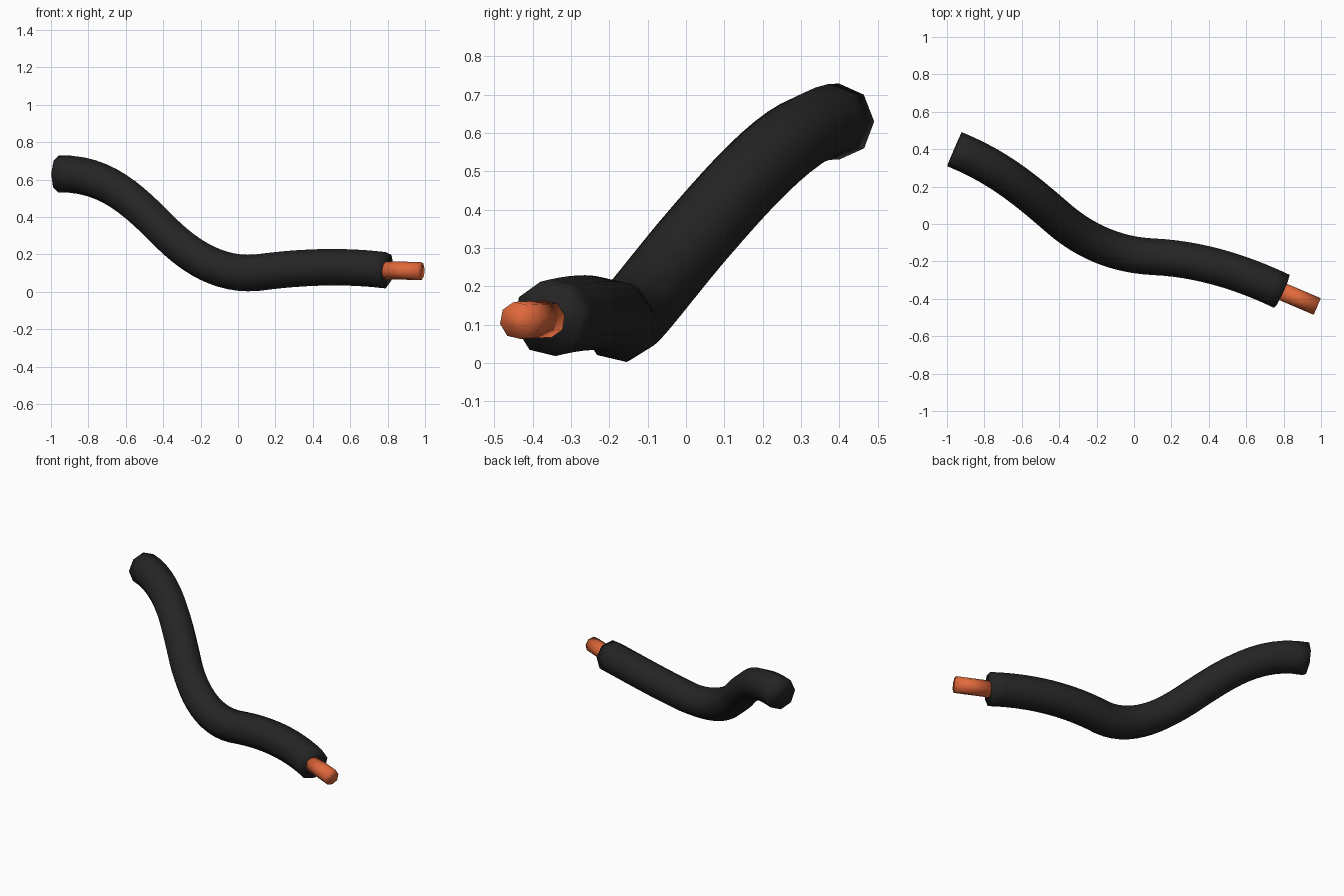
import bpy, bmesh, math
from mathutils import Vector
from mathutils.geometry import interpolate_bezier

cube = bpy.data.objects.get("Cube")
if cube:
    bpy.data.objects.remove(cube, do_unlink=True)

SIDES = 8


def material(name, color, roughness):
    m = bpy.data.materials.new(name)
    m.use_nodes = True
    m.diffuse_color = color
    bsdf = next(n for n in m.node_tree.nodes if n.type == 'BSDF_PRINCIPLED')
    bsdf.inputs["Base Color"].default_value = color
    bsdf.inputs["Roughness"].default_value = roughness
    return m


def sweep(name, path, tangents, radius, up, mat):
    """Sweep an octagon along a path without twisting; return the last up vector."""
    bm = bmesh.new()
    rings = []
    for p, t in zip(path, tangents):
        up = (up - t * up.dot(t)).normalized()
        side = t.cross(up)
        angles = [2 * math.pi * i / SIDES for i in range(SIDES)]
        rings.append([bm.verts.new(p + radius * (up * math.cos(a) + side * math.sin(a)))
                      for a in angles])
    for r0, r1 in zip(rings, rings[1:]):
        for i in range(SIDES):
            j = (i + 1) % SIDES
            bm.faces.new((r0[i], r0[j], r1[j], r1[i]))
    bm.faces.new(rings[0])
    bm.faces.new(rings[-1])
    bmesh.ops.recalc_face_normals(bm, faces=bm.faces)
    for f in bm.faces:
        f.smooth = True
    mesh = bpy.data.meshes.new(name)
    bm.to_mesh(mesh)
    bm.free()
    mesh.materials.append(mat)
    bpy.context.collection.objects.link(bpy.data.objects.new(name, mesh))
    return up


rubber = material("black insulation", (0.018, 0.018, 0.018, 1), 0.6)
copper = material("copper", (0.75, 0.14, 0.044, 1), 0.4)

# Cable centre line: Bezier segments as start, handle, handle, end
segments = [
    [(-0.96, 0.40, 0.63), (-0.70, 0.295, 0.638), (-0.55, 0.155, 0.48), (-0.38, 0.01, 0.31)],
    [(-0.38, 0.01, 0.31), (-0.256, -0.09, 0.19), (-0.10, -0.165, 0.085), (0.10, -0.175, 0.102)],
    [(0.10, -0.175, 0.102), (0.33, -0.185, 0.133), (0.56, -0.25, 0.143), (0.79, -0.36, 0.115)],
]
path = [Vector(segments[0][0])]
for seg in segments:
    path += interpolate_bezier(*[Vector(p) for p in seg], 13)[1:]
last = len(path) - 1
tangents = [(path[min(i + 1, last)] - path[max(i - 1, 0)]).normalized()
            for i in range(len(path))]

# Insulating sleeve
end_up = sweep("cable_sleeve", path, tangents, 0.099, Vector((0, 0, 1)), rubber)

# Bare wire sticking out of the sleeve
wire = [Vector((0.785, -0.358, 0.115)), Vector((0.979, -0.441, 0.111))]
direction = (wire[1] - wire[0]).normalized()
sweep("copper_core", wire, [direction] * 2, 0.049, end_up, copper)
